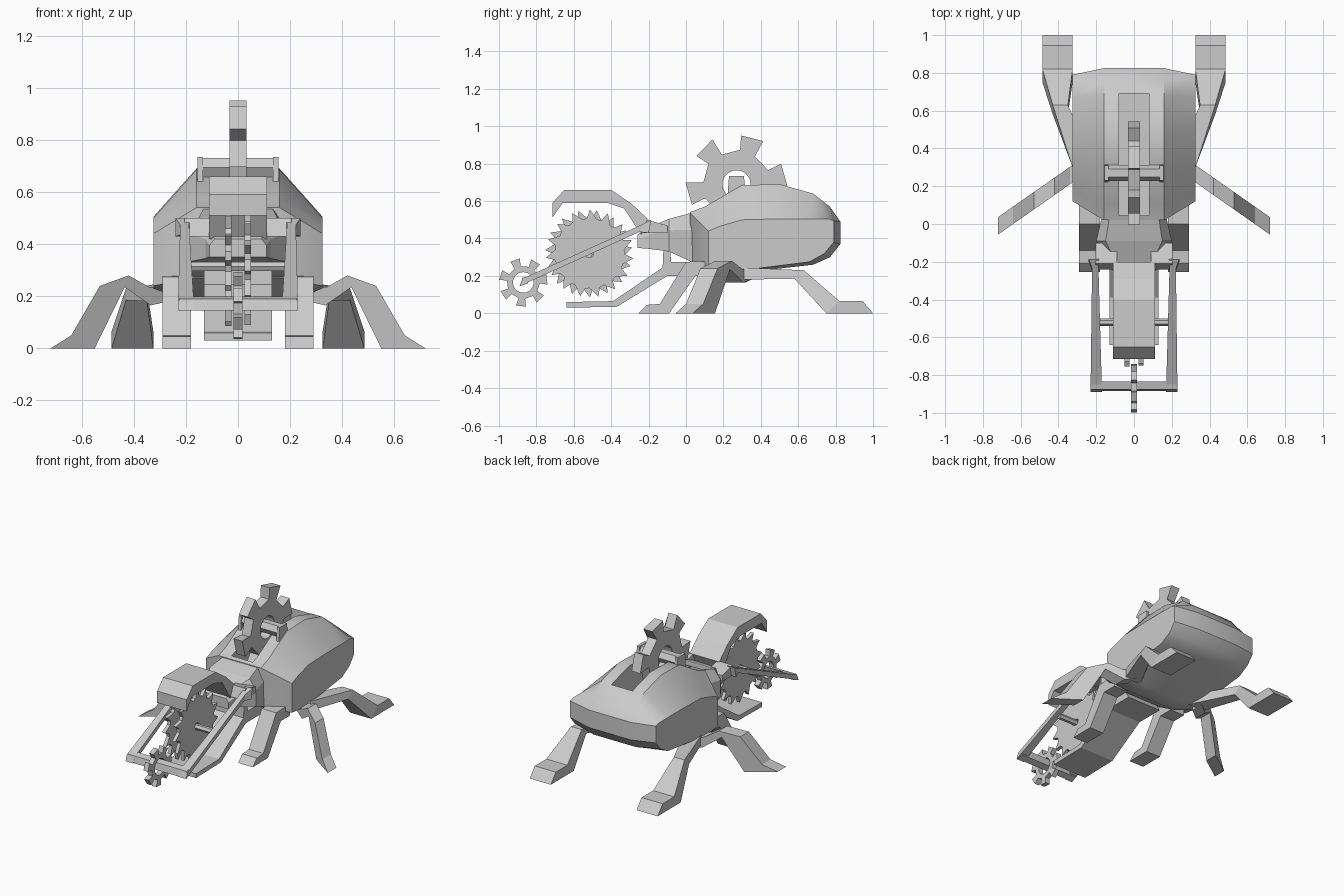
import bpy, bmesh, math

if "Cube" in bpy.data.objects:
    bpy.data.objects.remove(bpy.data.objects["Cube"])


def build(name, verts, faces, mirror=False):
    me = bpy.data.meshes.new(name)
    me.from_pydata(verts, [], faces)
    bm = bmesh.new()
    bm.from_mesh(me)
    bmesh.ops.recalc_face_normals(bm, faces=bm.faces)
    bm.to_mesh(me)
    bm.free()
    ob = bpy.data.objects.new(name, me)
    bpy.context.collection.objects.link(ob)
    if mirror:
        ob.modifiers.new("Mirror", 'MIRROR')
    return ob


def loft(name, rings, mirror=False):
    n, m = len(rings[0]), len(rings)
    verts = [v for r in rings for v in r]
    faces = [tuple(range(n)), tuple(range((m - 1) * n, m * n))]
    for k in range(m - 1):
        for i in range(n):
            j = (i + 1) % n
            faces.append((k * n + i, k * n + j, (k + 1) * n + j, (k + 1) * n + i))
    return build(name, verts, faces, mirror)


def prism(name, profile, x0, x1, mirror=False):
    # side (y, z) profile extruded across x
    return loft(name, [[(x, y, z) for y, z in profile] for x in (x0, x1)], mirror)


def gear(name, cx, cy, cz, half, n, pattern, hole, phase):
    # pattern: (radius, fraction of tooth pitch) repeated n times
    m, step = len(pattern), 2 * math.pi / n
    p0 = math.radians(phase)
    outer, inner = [], []
    for k in range(n):
        for j, (r, f) in enumerate(pattern):
            a = p0 + (k + f) * step
            b = p0 + (k + (j - (m - 1) / 2) / m) * step
            outer.append((cy + r * math.cos(a), cz + r * math.sin(a)))
            inner.append((cy + hole * math.cos(b), cz + hole * math.sin(b)))
    rings = [[(x, y, z) for y, z in ring] for x, ring in
             ((cx - half, outer), (cx + half, outer), (cx + half, inner), (cx - half, inner))]
    N = n * m
    faces = []
    for q in range(4):
        for i in range(N):
            j, p = (i + 1) % N, (q + 1) % 4
            faces.append((q * N + i, q * N + j, p * N + j, p * N + i))
    return build(name, [v for r in rings for v in r], faces)


def rod(name, cy, cz, r, x, sides=6):
    pts = [(cy + r * math.cos(2 * math.pi * i / sides),
            cz + r * math.sin(2 * math.pi * i / sides)) for i in range(sides)]
    return prism(name, pts, -x, x)


# abdomen: matched centre and flank profiles, lofted across x
centre = [(.03, .27), (.02, .54), (.10, .57), (.30, .685), (.50, .69), (.68, .64), (.77, .57),
          (.825, .49), (.825, .37), (.77, .30), (.68, .26), (.46, .235), (.32, .165), (.20, .17)]
flank = [(.12, .24), (.12, .44), (.18, .465), (.30, .50), (.50, .505), (.67, .505), (.76, .505),
         (.79, .495), (.79, .38), (.74, .32), (.66, .275), (.46, .25), (.30, .23), (.20, .23)]
body = loft("abdomen", [[(x, y, z) for y, z in prof] for x, prof in
                        ((-.325, flank), (-.16, centre), (.16, centre), (.325, flank))])
slot = prism("slot_cutter", [(.045, .43), (.69, .43), (.69, .9), (.045, .9)], -.08, .08)
slot.hide_render = True
slot.hide_viewport = True
cut = body.modifiers.new("Slot", 'BOOLEAN')
cut.object = slot
cut.solver = 'EXACT'
bpy.context.view_layer.objects.active = body
body.select_set(True)
bpy.ops.object.shade_smooth_by_angle(angle=math.radians(32))

# neck between head and abdomen
neck = [(.04, .13, .17, .27, .54), (-.09, .15, .20, .33, .505), (-.20, .10, .125, .345, .46),
        (-.26, .09, .11, .35, .42)]
loft("neck", [[(-w, y, lo), (-w, y, lo + .65 * (hi - lo)), (-t, y, hi),
               (t, y, hi), (w, y, lo + .65 * (hi - lo)), (w, y, lo)]
              for y, t, w, lo, hi in neck])

# upper and lower jaws
prism("upper_jaw", [(-.20, .50), (-.29, .585), (-.40, .66), (-.65, .66), (-.715, .59), (-.715, .51),
                    (-.66, .59), (-.42, .59), (-.33, .56), (-.24, .42)], -.112, .112)
prism("lower_jaw", [(-.64, .03), (-.37, .035), (-.10, .20), (.10, .20), (.06, .275), (-.01, .275),
                    (-.08, .275), (-.085, .36), (-.12, .36), (-.125, .245), (-.39, .065),
                    (-.64, .06)], -.13, .13)

# twin saw blades on an axle between the jaws
saw = [(.185, -.35), (.235, .15), (.19, .35)]
gear("saw_left", -.037, -.52, .32, .012, 15, saw, .02, 4)
gear("saw_right", .037, -.515, .32, .012, 15, saw, .02, 14)
rod("saw_axle", -.52, .315, .02, .19)

# mandible frame carrying the small gear
arm = [(-.20, .43, .50, .185, .24), (-.25, .435, .475, .188, .222), (-.89, .145, .185, .17, .23)]
loft("frame_arm", [[(a, y, lo), (b, y, lo), (b, y + .015, hi), (a, y + .015, hi)]
                   for y, lo, hi, a, b in arm], True)
prism("frame_crossbar", [(-.885, .145), (-.845, .16), (-.835, .20), (-.875, .19)], -.225, .225)
prism("frame_mount", [(-.24, .43), (-.10, .43), (-.10, .47), (-.21, .50)], .09, .205, True)
gear("front_gear", 0, -.87, .165, .017, 7,
     [(.088, -.22), (.13, -.25), (.13, .22), (.088, .22)], .055, 8)

# large back gear and its axle
gear("back_gear", 0, .27, .69, .033, 6,
     [(.18, -.2), (.272, -.23), (.262, .21), (.185, .2)], .075, 12)
rod("back_gear_axle", .27, .695, .042, .14)
prism("axle_mount", [(.22, .60), (.32, .60), (.31, .735), (.23, .735)], .135, .155, True)

# front legs
prism("front_leg", [(-.255, 0), (-.21, .045), (-.14, .05), (0, .275), (.15, .28), (.15, .20),
                    (.05, .20), (-.09, 0)], .18, .29, True)

# middle legs: front (x, z) profile swept forward as it runs outward
mid = [(.27, .24), (.34, .235), (.42, .28), (.53, .24), (.64, .05), (.72, 0), (.55, 0),
       (.435, .235), (.335, .165), (.27, .18)]
loft("middle_leg", [[(x, .207 - .7 * (x - .41) + d, z) for x, z in mid]
                    for d in (-.046, .046)], True)

# rear legs
rear = [(.30, .245, .30, .18, .20, .325), (.63, .23, .58, .185, .35, .43),
        (.82, .065, .75, 0, .325, .485), (.945, .065, 1.0, 0, .325, .485)]
loft("rear_leg", [[(a, yt, zt), (b, yt, zt), (b, yb, zb), (a, yb, zb)]
                  for yt, zt, yb, zb, a, b in rear], True)
